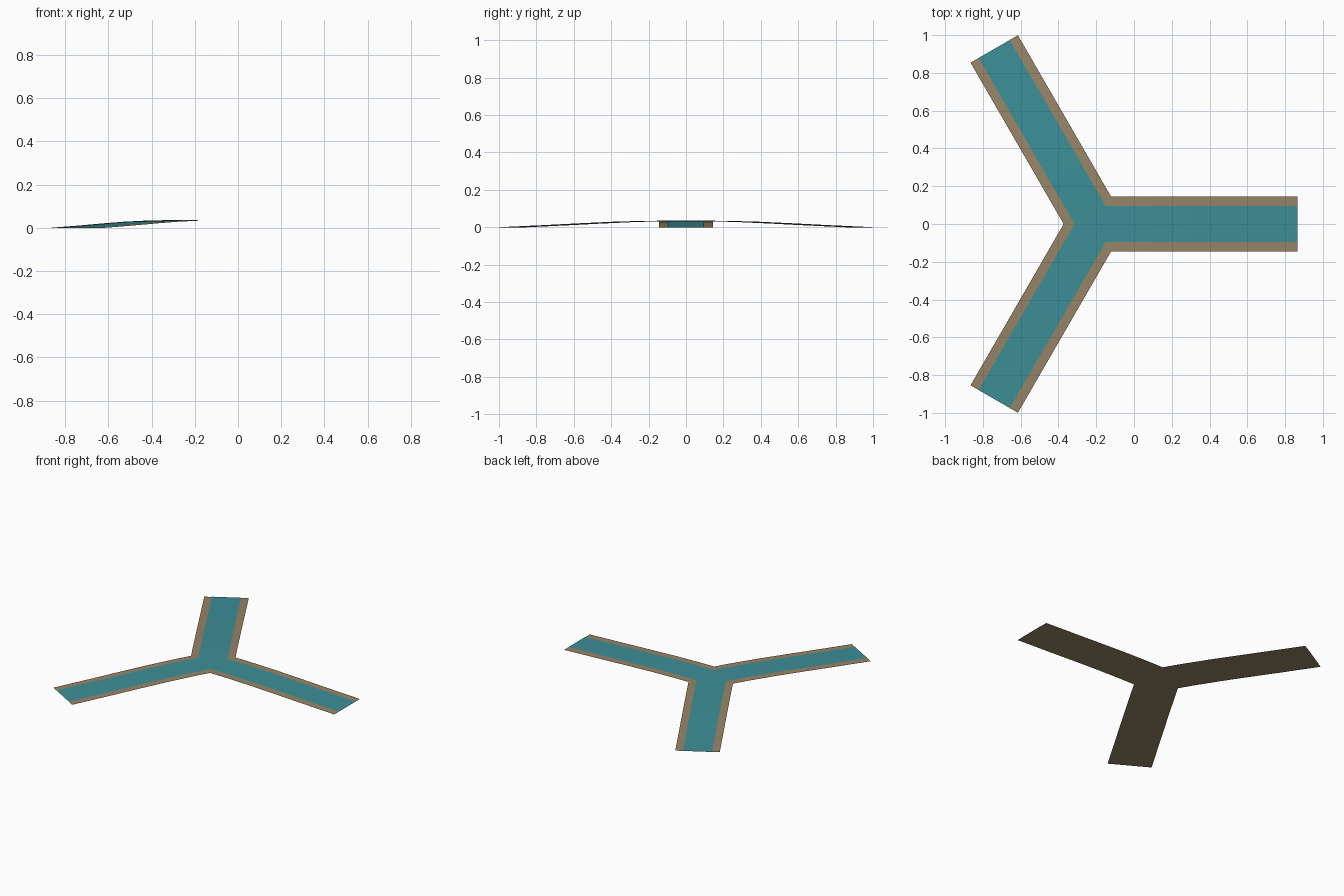
import bpy
import bmesh
from math import cos, sin, tan, radians

cube = bpy.data.objects.get("Cube")
if cube:
    bpy.data.objects.remove(cube)

CENTRE_X = -0.205
LENGTH = 1.07
BANK, WATER = 0.145, 0.095
# Height of the hump along an arm: (distance from junction, z)
PROFILE = [(0, .034), (.2, .033), (.4, .028), (.6, .02), (.8, .011), (LENGTH, 0)]


def material(name, colour):
    mat = bpy.data.materials.new(name)
    mat.use_nodes = True
    mat.diffuse_color = (*colour, 1)
    mat.node_tree.nodes["Principled BSDF"].inputs["Base Color"].default_value = (*colour, 1)
    return mat


def height(d):
    for (a, za), (b, zb) in zip(PROFILE, PROFILE[1:]):
        if d <= b:
            return za + (zb - za) * (d - a) / (b - a)
    return 0


def three_arm_sheet(name, half_width, lift, mat):
    """Three equal arms whose mitred inner ends meet at the junction."""
    bm = bmesh.new()
    for angle in (0, 120, 240):
        c, s = cos(radians(angle)), sin(radians(angle))
        rows = []
        for dist, _ in PROFILE:
            row = []
            for side in (-half_width, 0, half_width):
                d = max(dist, abs(side) / tan(radians(60)))
                row.append(bm.verts.new((CENTRE_X + d * c - side * s,
                                         d * s + side * c, height(d) + lift)))
            rows.append(row)
        for near, far in zip(rows, rows[1:]):
            for i in range(2):
                bm.faces.new((near[i], far[i], far[i + 1], near[i + 1]))
    bmesh.ops.remove_doubles(bm, verts=bm.verts, dist=0.0005)
    mesh = bpy.data.meshes.new(name)
    bm.to_mesh(mesh)
    bm.free()
    mesh.materials.append(mat)
    obj = bpy.data.objects.new(name, mesh)
    bpy.context.collection.objects.link(obj)
    for poly in mesh.polygons:
        poly.use_smooth = True


# River bed with sandy banks, and the water surface lying on it
three_arm_sheet("river_banks", BANK, 0, material("sandy brown", (.31, .235, .135)))
three_arm_sheet("water_surface", WATER, .0015, material("teal water", (.045, .275, .31)))
